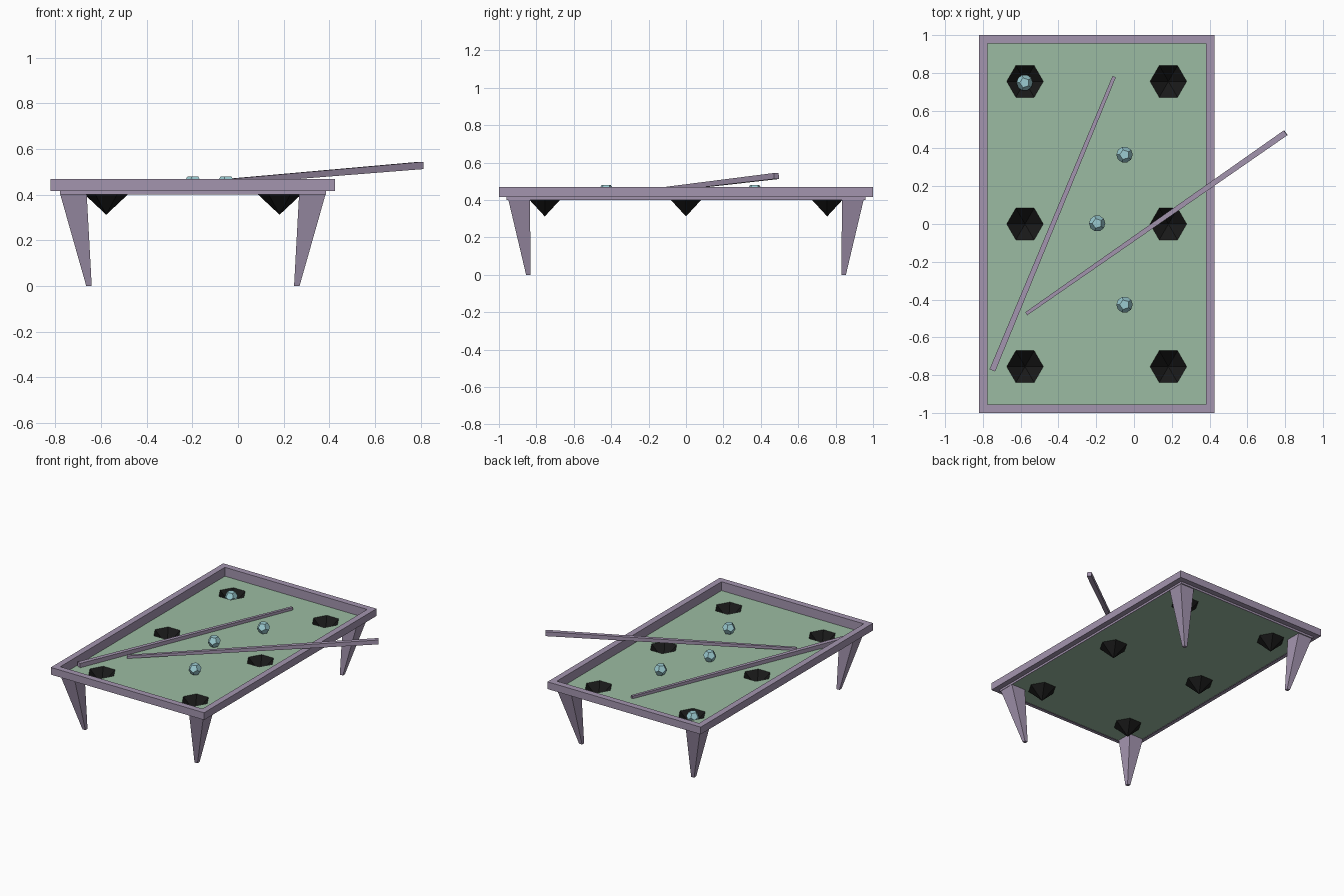
import bpy, bmesh, math
from mathutils import Vector, Matrix

if "Cube" in bpy.data.objects:
    bpy.data.objects.remove(bpy.data.objects["Cube"])

def mat(name, col):
    m = bpy.data.materials.new(name)
    m.diffuse_color = (*col, 1)
    m.use_nodes = True
    m.node_tree.nodes["Principled BSDF"].inputs["Base Color"].default_value = m.diffuse_color
    return m

WOOD = mat("wood", (0.37, 0.30, 0.43))
FELT = mat("felt", (0.33, 0.50, 0.36))
BLACK = mat("pocket_black", (0.01, 0.01, 0.01))
BALL = mat("ball_blue", (0.33, 0.60, 0.64))

def finish(name, bm, material, recalc=True):
    if recalc:
        bmesh.ops.recalc_face_normals(bm, faces=bm.faces)
    me = bpy.data.meshes.new(name)
    bm.to_mesh(me)
    bm.free()
    me.materials.append(material)
    ob = bpy.data.objects.new(name, me)
    bpy.context.collection.objects.link(ob)
    return ob

X0, X1, Y = -0.82, 0.425, 1.0      # table outline
CX = (X0 + X1) / 2
BED = 0.403                        # felt height

def rect(inset, z):
    return [(X0 + inset, -Y + inset, z), (X1 - inset, -Y + inset, z),
            (X1 - inset, Y - inset, z), (X0 + inset, Y - inset, z)]

def hexagon(cx, cy, z, r=0.097):
    return [(cx + r * math.cos(i * math.pi / 3), cy + r * math.sin(i * math.pi / 3), z)
            for i in range(6)]

def loft(bm, rings, closed=False):
    vs = [[bm.verts.new(p) for p in r] for r in rings]
    n = len(vs[0])
    pairs = list(zip(vs, vs[1:])) + ([(vs[-1], vs[0])] if closed else [])
    for a, b in pairs:
        for i in range(n):
            j = (i + 1) % n
            bm.faces.new((a[i], a[j], b[j], b[i]))
    if not closed:
        bm.faces.new(vs[0])
        bm.faces.new(vs[-1])

# Rail frame: stepped profile swept round the outline
bm = bmesh.new()
profile = [(0, 0.415), (0, 0.468), (0.045, 0.468), (0.045, 0.4), (0.04, 0.4), (0.04, 0.415)]
loft(bm, [rect(*p) for p in profile], closed=True)
finish("rail_frame", bm, WOOD)

# Felt bed with six hexagonal holes
pockets = [(x, y) for x in (-0.577, 0.182) for y in (-0.755, 0, 0.755)]
bm = bmesh.new()
edges = []
for loop in [rect(0.045, BED)] + [hexagon(x, y, BED) for x, y in pockets]:
    vs = [bm.verts.new(p) for p in loop]
    edges += [bm.edges.new((vs[i - 1], vs[i])) for i in range(len(vs))]
bmesh.ops.triangle_fill(bm, use_beauty=True, edges=edges, normal=(0, 0, 1))
for f in bm.faces:
    f.normal_update()
    if f.normal.z < 0:
        f.normal_flip()
finish("felt_bed", bm, FELT, recalc=False)

# Pockets: open inverted hexagonal cones
for k, (x, y) in enumerate(pockets):
    bm = bmesh.new()
    rim = [bm.verts.new(p) for p in hexagon(x, y, BED)]
    tip = bm.verts.new((x, y, 0.312))
    for i in range(6):
        bm.faces.new((rim[i - 1], rim[i], tip))
    finish(f"pocket_{k + 1}", bm, BLACK, recalc=False)

# Tapered square legs leaning inwards
def square(cx, cy, z, h):
    return [(cx - h, cy - h, z), (cx + h, cy - h, z), (cx + h, cy + h, z), (cx - h, cy + h, z)]

for sx, side in ((-1, "left"), (1, "right")):
    for sy, end in ((-1, "front"), (1, "back")):
        bm = bmesh.new()
        loft(bm, [square(CX + sx * 0.455, sy * 0.843, 0, 0.012),
                  square(CX + sx * 0.523, sy * 0.892, 0.402, 0.058)])
        finish(f"{end}_{side}_leg", bm, WOOD)

# Cues: long tapered square sticks from butt to tip
def cue(name, butt, tip):
    butt, tip = Vector(butt), Vector(tip)
    d = (tip - butt).normalized()
    s = d.cross(Vector((0, 0, 1))).normalized()
    u = s.cross(d)
    bm = bmesh.new()
    loft(bm, [[c + s * a * h + u * b * h for a, b in ((-1, -1), (1, -1), (1, 1), (-1, 1))]
              for c, h in ((butt, 0.016), (tip, 0.0095))])
    finish(name, bm, WOOD)

cue("cue_lying", (-0.75, -0.775, 0.42), (-0.105, 0.78, 0.414))
cue("cue_leaning", (0.803, 0.483, 0.528), (-0.57, -0.475, 0.413))

# Balls: twelve-sided solids resting on a flat face
def ball(name, loc, r=0.044):
    g = (1 + 5 ** 0.5) / 2
    s = (-1, 1)
    pts = [(a, b, c) for a in s for b in s for c in s]
    for a in s:
        for b in s:
            p = (0, a / g, b * g)
            pts += [p, (p[1], p[2], p[0]), (p[2], p[0], p[1])]
    bm = bmesh.new()
    for p in pts:
        bm.verts.new(p)
    bmesh.ops.convex_hull(bm, input=bm.verts)
    bmesh.ops.dissolve_limit(bm, angle_limit=0.05, verts=bm.verts, edges=bm.edges)
    up = max(bm.faces, key=lambda f: f.normal.z + 0.01 * f.normal.y).normal.copy()
    rot = up.rotation_difference(Vector((0, 0, 1))).to_matrix().to_4x4()
    bm.transform(Matrix.Translation(loc) @ rot @ Matrix.Scale(r / 3 ** 0.5, 4))
    finish(name, bm, BALL)

ball("ball_1", (-0.05, 0.367, 0.444))
ball("ball_2", (-0.195, 0.003, 0.444))
ball("ball_3", (-0.05, -0.427, 0.444))
ball("potted_ball", (-0.579, 0.748, 0.384))
